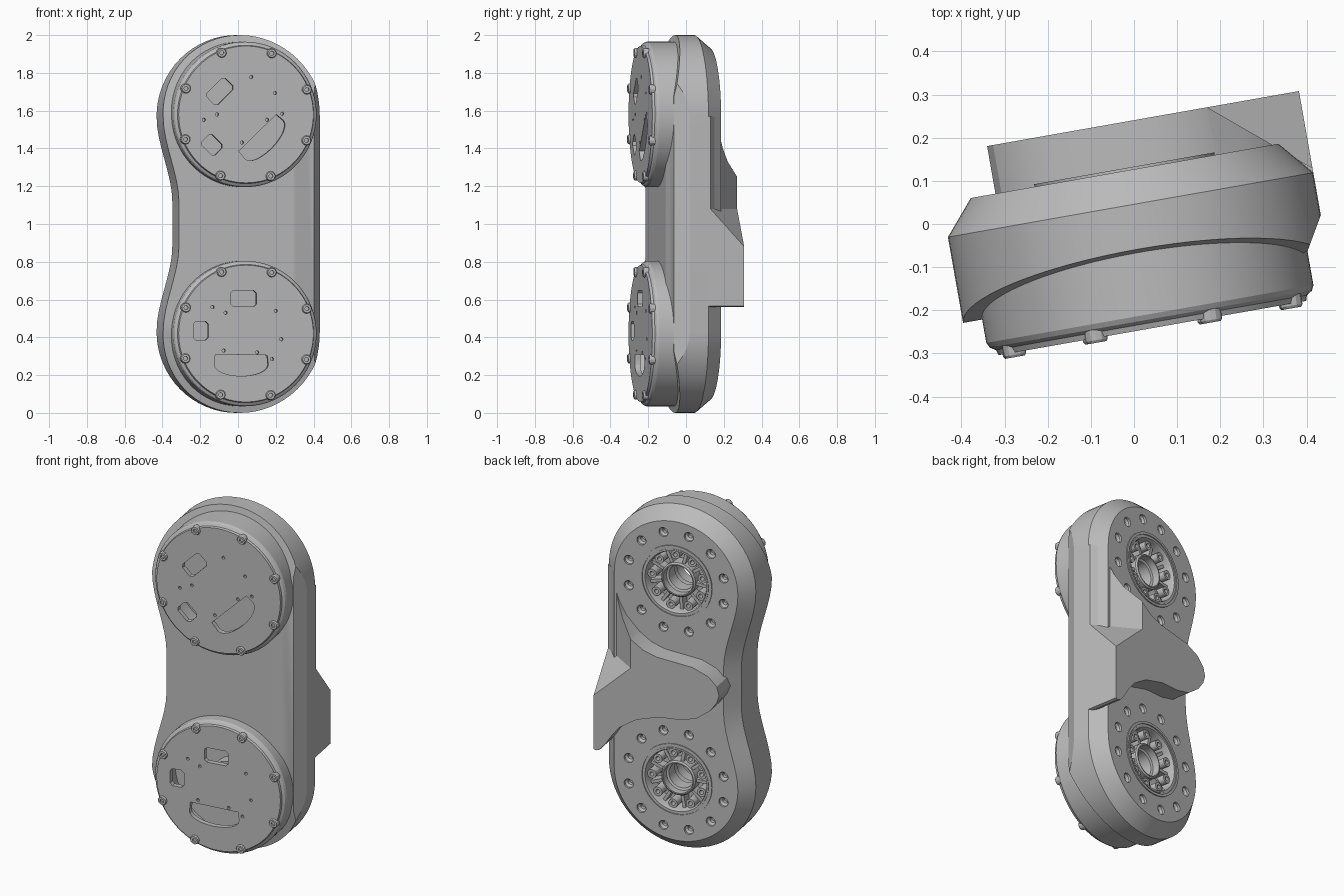
import bpy, bmesh, math
from mathutils import Matrix, Vector
from math import sin, cos, pi, radians

if "Cube" in bpy.data.objects:
    bpy.data.objects.remove(bpy.data.objects["Cube"])

grey = bpy.data.materials.new("machined grey")
grey.use_nodes = True
COLOUR = (0.5, 0.5, 0.5, 1)
grey.diffuse_color = COLOUR
grey.node_tree.nodes["Principled BSDF"].inputs["Base Color"].default_value = COLOUR

BACK, FRONT, R = 0.125, -0.157, 0.43
HUBS = {"lower": (0.42, 0), "upper": (1.58, radians(45))}  # height and clocking
parts = []


def make(name, bm, cutter=False):
    bmesh.ops.recalc_face_normals(bm, faces=bm.faces)
    me = bpy.data.meshes.new(name)
    bm.to_mesh(me)
    bm.free()
    ob = bpy.data.objects.new(name, me)
    bpy.context.collection.objects.link(ob)
    if cutter:
        ob.hide_render = True
    else:
        me.materials.append(grey)
        parts.append(ob)
    return ob


def loft(bm, rings, closed=False):
    """Skin a list of vertex rings; cap the ends unless closed."""
    rows = [[bm.verts.new(p) for p in ring] for ring in rings]
    n = len(rows[0])
    for a, b in zip(rows, rows[1:] + (rows[:1] if closed else [])):
        for i in range(n):
            j = (i + 1) % n
            bm.faces.new((a[i], a[j], b[j], b[i]))
    if not closed:
        bm.faces.new(rows[0])
        bm.faces.new(rows[-1])


def lathe(bm, profile, x, z, segs=64):
    """Turn a closed (radius, depth) profile about a front-to-back axis."""
    part = bmesh.new()
    loft(part, [[(x + r * cos(2 * pi * k / segs), v, z + r * sin(2 * pi * k / segs))
                 for k in range(segs)] for r, v in profile], closed=True)
    bmesh.ops.remove_doubles(part, verts=part.verts, dist=1e-5)
    bmesh.ops.delete(part, geom=[e for e in part.edges if not e.link_faces], context="EDGES")
    bmesh.ops.recalc_face_normals(part, faces=part.faces)
    tmp = bpy.data.meshes.new("tmp")
    part.to_mesh(tmp)
    part.free()
    bm.from_mesh(tmp)
    bpy.data.meshes.remove(tmp)


def prism(bm, outline, v0, v1):
    loft(bm, [[(x, v, z) for x, z in outline] for v in (v0, v1)])


def slice_off(bm, point, normal):
    """Remove everything on the normal side of a plane and cap the cut."""
    bmesh.ops.bisect_plane(bm, geom=bm.verts[:] + bm.edges[:] + bm.faces[:], dist=1e-6,
                           plane_co=point, plane_no=normal, clear_outer=True)
    bmesh.ops.holes_fill(bm, edges=[e for e in bm.edges if e.is_boundary], sides=0)


def subtract(target, cutter):
    mod = target.modifiers.new("cut", "BOOLEAN")
    mod.operation, mod.solver, mod.object = "DIFFERENCE", "EXACT", cutter
    bpy.context.view_layer.objects.active = target
    bpy.ops.object.modifier_apply(modifier=mod.name)


def tube(r0, r1, v0, v1):
    return [(r0, v0), (r1, v0), (r1, v1), (r0, v1)]


def polar(r, a, z):
    return r * cos(a), z + r * sin(a)


# Body outline: rounded ends, straight on one side, waisted on the other
outline = [polar(R, pi * k / 32, 2 - R) for k in range(33)]
for k in range(1, 20):
    z = 2 - R - (2 - 2 * R) * k / 20
    w = min(1, 1.25 * (1 - abs(z - 1) / (1 - R)))
    outline.append((-R + 0.085 * w * w * (3 - 2 * w), z))
outline += [polar(R, pi + pi * k / 32, R) for k in range(33)]


def inset(d):
    ring = []
    for i, p in enumerate(outline):
        t = (Vector(outline[(i + 1) % len(outline)]) - Vector(outline[i - 1])).normalized()
        ring.append((p[0] - d * t.y, p[1] + d * t.x))
    return ring


# Body: back chamfer, tapered front ends, faceted straight side
bm = bmesh.new()
loft(bm, [[(x, v, z) for x, z in inset(d)] for v, d in ((BACK, 0.068), (0.045, 0), (FRONT, 0))])
bmesh.ops.recalc_face_normals(bm, faces=bm.faces)
for side in (1, -1):
    slice_off(bm, (0, FRONT, 1 + side * 0.57), (0, -0.43, side * 0.098))
for (xa, va), (xb, vb) in (((0.28, FRONT), (0.385, -0.132)), ((0.385, -0.132), (0.43, -0.055))):
    slice_off(bm, (xa, va, 0), (vb - va, xa - xb, 0))
body = make("main_body", bm)

# Back bracket: swept plate with a rounded tip and a notched corner
plate = [(0.43, 0.565), (0.415, 0.56), (0.395, 0.567), (0.36, 0.61), (0.32, 0.67), (0.28, 0.72),
         (0.18, 0.785), (0.05, 0.825), (-0.08, 0.835), (-0.17, 0.86), (-0.25, 0.92),
         (-0.29, 0.975), (-0.304, 1.02), (-0.29, 1.07), (-0.24, 1.12), (-0.15, 1.155),
         (-0.05, 1.165), (0.06, 1.175), (0.14, 1.2), (0.214, 1.25), (0.29, 1.33),
         (0.33, 1.4), (0.36, 1.48), (0.38, 1.57), (0.43, 1.57)]
bm = bmesh.new()
prism(bm, plate, 0.04, 0.237)
bracket = make("back_bracket", bm)
corner, ledge, low = Vector((0.214, 0.237, 1.08)), Vector((0.43, 0.056, 1.08)), Vector((0.43, 0.237, 0.88))
bm = bmesh.new()
prism(bm, [(0, 0.5), (0.8, 0.5), (0.8, 1.8), (0, 1.8)], -0.2, 0.6)
bmesh.ops.recalc_face_normals(bm, faces=bm.faces)
slope = (corner - low).cross(ledge - low)
slope *= -1 if slope.x > 0 else 1
slice_off(bm, corner, (ledge.y - corner.y, corner.x - ledge.x, 0))
slice_off(bm, corner, slope)
subtract(bracket, make("notch_cutter", bm, True))

# Countersunk bolt holes in the back
bm = bmesh.new()
for z, turn in HUBS.values():
    for k in range(12):
        x, zz = polar(0.287, radians(15 + 30 * k), z)
        lathe(bm, [(0, 0.15), (0.027, 0.15), (0.027, 0.112), (0.015, 0.102), (0.015, 0.08), (0, 0.08)],
              x, zz, 16)
subtract(body, make("bolt_hole_cutter", bm, True))


def cut_rect(x, z, w, h, c=0.014):
    a, b = w / 2, h / 2
    return [(x + i, z + j) for i, j in ((a, c - b), (a, b - c), (a - c, b), (c - a, b),
                                        (-a, b - c), (-a, c - b), (c - a, -b), (a - c, -b))]


# Front windows, relative to each hub centre
arc_window = [(0.115, -0.115), (-0.165, -0.11)] + [
    (-0.025 + 0.145 * cos(a), -0.165 + 0.06 * sin(a))
    for a in (pi + pi * k / 12 for k in range(13))]
windows = [cut_rect(-0.013, 0.185, 0.14, 0.085), cut_rect(-0.243, 0.015, 0.08, 0.1), arc_window]
for x, z in ((-0.18, 0.14), (-0.11, 0.11), (0.16, 0.12), (0.19, -0.03), (0.06, -0.1), (-0.12, -0.09),
             (0.14, -0.135)):
    windows.append([polar(0.009, pi * k / 4, 0) for k in range(8)])
    windows[-1] = [(x + p, z + q) for p, q in windows[-1]]

for name, (z, turn) in HUBS.items():
    # Drum housing with a bevelled front rim
    bm = bmesh.new()
    lathe(bm, [(0, 0), (0.385, 0), (0.385, -0.212), (0.379, -0.224), (0.366, -0.232),
               (0.362, -0.245), (0, -0.245)], 0, z, 96)
    drum = make(name + "_drum", bm)

    # Stepped cavity running from the back recess to the drum interior
    bm = bmesh.new()
    lathe(bm, [(0, 0.2), (0.188, 0.2), (0.188, 0.03), (0.08, 0.03), (0.08, -0.06),
               (0.34, -0.06), (0.34, -0.215), (0, -0.215)], 0, z)
    cavity = make(name + "_cavity_cutter", bm, True)
    subtract(body, cavity)
    subtract(drum, cavity)

    bm = bmesh.new()
    for shape in windows:
        prism(bm, [(x * cos(turn) - q * sin(turn), z + x * sin(turn) + q * cos(turn))
                   for x, q in shape], -0.3, -0.19)
    subtract(drum, make(name + "_window_cutter", bm, True))

    # Screw lugs around the front rim
    bm = bmesh.new()
    for k in range(8):
        x, zz = polar(0.352, radians(22 + 45 * k), z)
        lathe(bm, [(0.011, -0.225), (0.026, -0.225), (0.026, -0.25), (0.022, -0.256),
                   (0.011, -0.256)], x, zz, 12)
    make(name + "_rim_lugs", bm)

    # Back hub: rim, bearing seat, screw posts and ribs in the recess
    bm = bmesh.new()
    lathe(bm, tube(0.197, 0.212, 0.1, 0.131), 0, z)
    lathe(bm, [(0.174, 0.02), (0.19, 0.02), (0.19, 0.128), (0.18, 0.128), (0.174, 0.115)], 0, z)
    make(name + "_hub_rim", bm)
    bm = bmesh.new()
    lathe(bm, [(0.08, -0.06), (0.1, -0.06), (0.1, 0.095), (0.092, 0.102), (0.086, 0.102),
               (0.086, 0.06), (0.074, 0.055), (0.074, -0.02), (0.08, -0.03)], 0, z)
    lathe(bm, tube(0.085, 0.11, -0.13, -0.055), 0, z)
    make(name + "_bearing_seat", bm)
    bm = bmesh.new()
    for k in range(9):
        a = turn + 2 * pi * k / 9
        x, zz = polar(0.15, a, z)
        lathe(bm, tube(0.012, 0.026, 0.02, 0.108), x, zz, 16)
        a += pi / 9
        prism(bm, [polar(r, a + s / r, z) for r, s in
                   ((0.096, -0.009), (0.18, -0.009), (0.18, 0.009), (0.096, 0.009))], 0.02, 0.085)
    make(name + "_posts_and_ribs", bm)

# Turn the whole assembly slightly and finish the shading
for ob in list(bpy.context.scene.objects):
    if ob.hide_render:
        bpy.data.objects.remove(ob)
for ob in parts:
    ob.data.transform(Matrix.Rotation(radians(10), 4, "Z"))
    bpy.ops.object.select_all(action="DESELECT")
    ob.select_set(True)
    bpy.context.view_layer.objects.active = ob
    bpy.ops.object.shade_smooth_by_angle(angle=radians(25))
